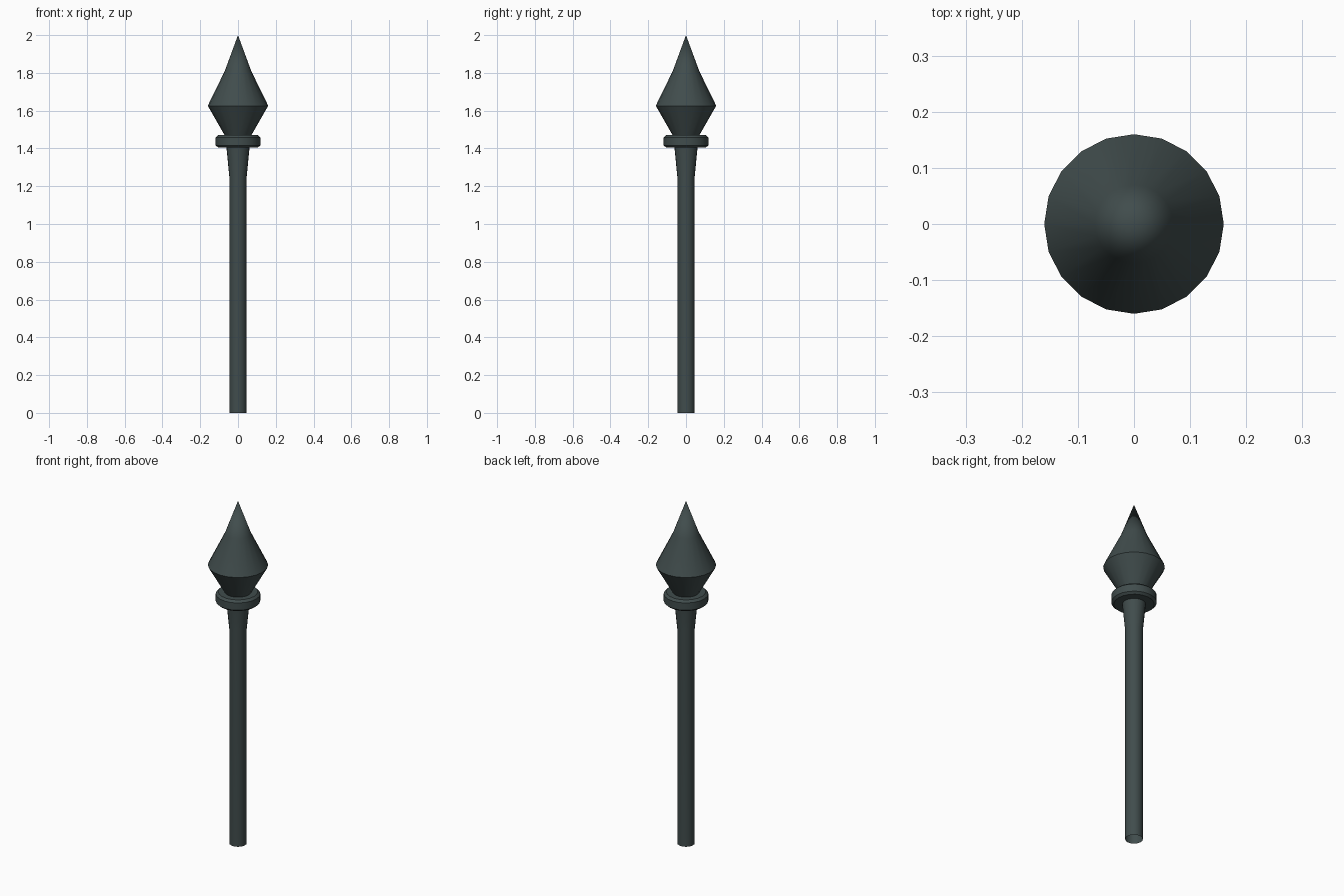
import bpy, bmesh, math

if "Cube" in bpy.data.objects:
    bpy.data.objects.remove(bpy.data.objects["Cube"])

SIDES = 20

iron = bpy.data.materials.new("dark iron")
iron.diffuse_color = (0.052, 0.073, 0.073, 1)
iron.use_nodes = True
iron.node_tree.nodes["Principled BSDF"].inputs["Base Color"].default_value = iron.diffuse_color


def lathe(name, profile):
    """Revolve a (radius, z) profile around the z axis."""
    bm = bmesh.new()
    verts = [bm.verts.new((r, 0, z)) for r, z in profile]
    edges = [bm.edges.new(p) for p in zip(verts, verts[1:])]
    bmesh.ops.spin(bm, geom=verts + edges, cent=(0, 0, 0), axis=(0, 0, 1),
                   angle=2 * math.pi, steps=SIDES, use_merge=True)
    bmesh.ops.remove_doubles(bm, verts=bm.verts, dist=1e-5)
    bmesh.ops.recalc_face_normals(bm, faces=bm.faces)
    mesh = bpy.data.meshes.new(name)
    bm.to_mesh(mesh)
    bm.free()
    mesh.materials.append(iron)
    obj = bpy.data.objects.new(name, mesh)
    bpy.context.collection.objects.link(obj)
    bpy.ops.object.select_all(action='DESELECT')
    obj.select_set(True)
    bpy.context.view_layer.objects.active = obj
    bpy.ops.object.shade_smooth_by_angle(angle=math.radians(35))


# Straight rod, open at the foot, flaring up to the collar
lathe("shaft", [(0.046, 0), (0.046, 1.25), (0.061, 1.405)])

# Flat ring with bevelled rims
lathe("collar", [(0, 1.405), (0.105, 1.405), (0.118, 1.416), (0.118, 1.458),
                 (0.105, 1.47), (0, 1.47)])

# Pointed finial head
lathe("spear_head", [(0, 1.465), (0.068, 1.465), (0.16, 1.626),
                     (0.07, 1.81), (0, 2.0)])
